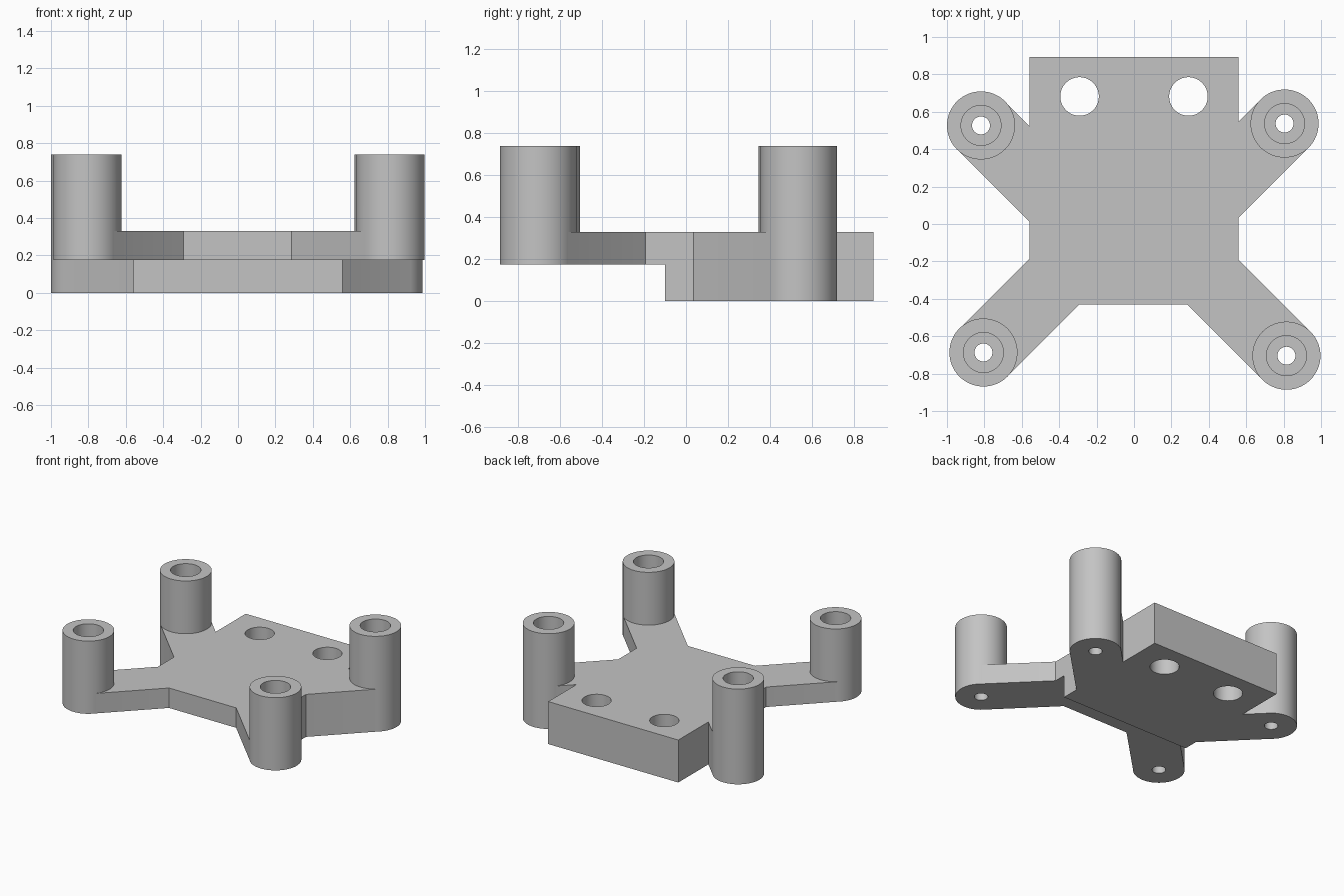
import bpy
import bmesh
from math import atan2, radians
from mathutils import Matrix, Vector

if "Cube" in bpy.data.objects:
    bpy.data.objects.remove(bpy.data.objects["Cube"])

TOP, STEP, POST_TOP = 0.33, 0.175, 0.74
POST_R, BORE_R, SCREW_R = 0.182, 0.107, 0.048
HALF_W, BACK_Y, FRONT_Y, STEP_Y = 0.559, 0.893, -0.43, -0.10

grey = bpy.data.materials.new("plain grey")
grey.use_nodes = True
colour = (0.55, 0.55, 0.55, 1)
grey.diffuse_color = colour
grey.node_tree.nodes["Principled BSDF"].inputs["Base Color"].default_value = colour


def make_object(name, bm):
    mesh = bpy.data.meshes.new(name)
    bmesh.ops.recalc_face_normals(bm, faces=bm.faces)
    bm.to_mesh(mesh)
    bm.free()
    obj = bpy.data.objects.new(name, mesh)
    bpy.context.collection.objects.link(obj)
    mesh.materials.append(grey)
    return obj


def cylinder(name, x, y, radius, z0, z1, sides=64):
    bm = bmesh.new()
    bmesh.ops.create_cone(bm, cap_ends=True, segments=sides, radius1=radius,
                          radius2=radius, depth=z1 - z0,
                          matrix=Matrix.Translation((x, y, (z0 + z1) / 2)))
    return make_object(name, bm)


def strip(name, start, direction, length, width, z0, z1):
    """Box that runs from a start point along a level direction."""
    mid = start + direction * length / 2
    bm = bmesh.new()
    bmesh.ops.create_cube(bm, size=1, matrix=(
        Matrix.Translation((mid.x, mid.y, (z0 + z1) / 2))
        @ Matrix.Rotation(atan2(direction.y, direction.x), 4, "Z")
        @ Matrix.Diagonal((length, width, z1 - z0, 1))))
    return make_object(name, bm)


def combine(target, other, operation):
    """Fuse or cut, then discard the second object."""
    bpy.context.view_layer.objects.active = target
    mod = target.modifiers.new(operation.lower(), "BOOLEAN")
    mod.operation, mod.object, mod.solver = operation, other, "EXACT"
    bpy.ops.object.modifier_apply(modifier=mod.name)
    bpy.data.objects.remove(other)


# Stepped centre plate: side profile extruded across the width
bm = bmesh.new()
profile = [(FRONT_Y, STEP), (STEP_Y, STEP), (STEP_Y, 0),
           (BACK_Y, 0), (BACK_Y, TOP), (FRONT_Y, TOP)]
side = bm.faces.new([bm.verts.new((-HALF_W, y, z)) for y, z in profile])
grown = bmesh.ops.extrude_face_region(bm, geom=[side])["geom"]
bmesh.ops.translate(bm, vec=(2 * HALF_W, 0, 0),
                    verts=[v for v in grown if isinstance(v, bmesh.types.BMVert)])
bracket = make_object("mounting_bracket", bm)

# Diagonal arms with round posts; the front pair sits on the raised level
posts = [(-0.818, 0.527, 0), (0.805, 0.537, 0),
         (-0.805, -0.687, STEP), (0.815, -0.704, STEP)]
for x, y, base in posts:
    inward = Vector((-1 if x > 0 else 1, -1 if y > 0 else 1)).normalized()
    arm = strip("arm", Vector((x, y)), inward, 0.6, 2 * POST_R - 0.002, base, TOP)
    combine(bracket, arm, "UNION")
    combine(bracket, cylinder("post", x, y, POST_R, base, POST_TOP), "UNION")

# Counterbored screw holes down each post
for x, y, base in posts:
    combine(bracket, cylinder("counterbore", x, y, BORE_R, TOP, 1), "DIFFERENCE")
    combine(bracket, cylinder("screw_hole", x, y, SCREW_R, -0.2, 0.6, 32), "DIFFERENCE")

# Two through holes near the back edge
for x in (-0.291, 0.291):
    combine(bracket, cylinder("plate_hole", x, 0.682, 0.103, -0.2, 1), "DIFFERENCE")

# Smooth round walls, sharp edges elsewhere
bpy.ops.object.select_all(action="DESELECT")
bracket.select_set(True)
bpy.context.view_layer.objects.active = bracket
bpy.ops.object.shade_smooth_by_angle(angle=radians(30))
